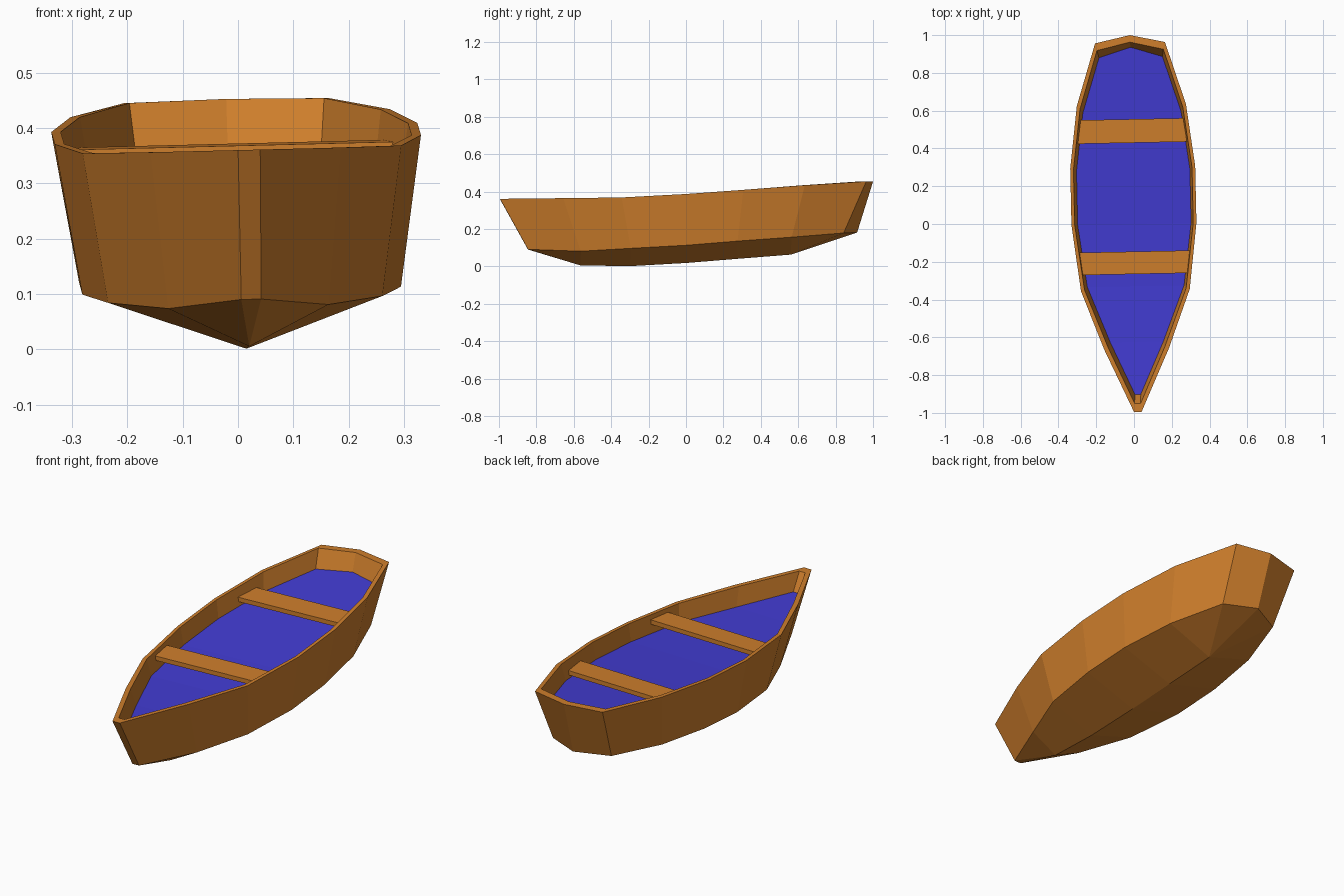
import bpy, bmesh
from mathutils import Matrix

if "Cube" in bpy.data.objects:
    bpy.data.objects.remove(bpy.data.objects["Cube"])

# Slight heel and yaw of the whole boat
TILT = (Matrix.Translation((0, 0, 0.37)) @ Matrix.Rotation(-0.025, 4, 'Y')
        @ Matrix.Rotation(0.02, 4, 'Z') @ Matrix.Translation((0, 0, -0.37)))


def material(name, color):
    m = bpy.data.materials.new(name)
    m.diffuse_color = (*color, 1)
    m.use_nodes = True
    m.node_tree.nodes["Principled BSDF"].inputs["Base Color"].default_value = m.diffuse_color
    return m


WOOD = material("wood", (0.62, 0.21, 0.025))
BLUE = material("blue", (0.055, 0.045, 0.65))


def finish(name, bm, mat, recalc=True):
    if recalc:
        bmesh.ops.recalc_face_normals(bm, faces=bm.faces)
    bm.transform(TILT)
    me = bpy.data.meshes.new(name)
    bm.to_mesh(me)
    bm.free()
    me.materials.append(mat)
    ob = bpy.data.objects.new(name, me)
    bpy.context.collection.objects.link(ob)


# Stations from bow to stern, starboard half: (half width, y, z)
rim = [(0.02, -0.995, 0.36), (0.172, -0.66, 0.36), (0.288, -0.35, 0.361),
       (0.331, 0, 0.379), (0.331, 0.30, 0.401), (0.289, 0.63, 0.427),
       (0.185, 0.96, 0.45), (0, 1.0, 0.453)]
chine = [(0.018, -0.845, 0.09), (0.145, -0.565, 0.077), (0.248, -0.30, 0.09),
         (0.288, 0, 0.106), (0.288, 0.27, 0.128), (0.251, 0.56, 0.15),
         (0.16, 0.84, 0.175), (0, 0.915, 0.181)]
inner_xy = [(0.016, -0.95), (0.149, -0.655), (0.269, -0.345), (0.314, 0),
            (0.314, 0.295), (0.272, 0.615), (0.176, 0.922), (0, 0.963)]
keel = [(-0.565, 0.005), (-0.30, 0.001), (0, 0.018), (0.27, 0.04), (0.56, 0.063)]
inner = [(x, y, r[2]) for (x, y), r in zip(inner_xy, rim)]
# Inner wall drops a third of the way down, parallel to the outside
floor = [tuple(i[k] + 0.32 * (c[k] - r[k]) for k in range(3))
         for i, r, c in zip(inner, rim, chine)]


def ring(bm, half):
    pts = half + [(-x, y, z) for x, y, z in reversed(half[:-1])]
    return [bm.verts.new(p) for p in pts]


def bridge(bm, a, b):
    n = len(a)
    for i in range(n):
        j = (i + 1) % n
        bm.faces.new((a[i], a[j], b[j], b[i]))


# Hull: outer sides, rim, inner sides and V bottom
bm = bmesh.new()
fl, inn, rm, ch = (ring(bm, h) for h in (floor, inner, rim, chine))
bridge(bm, fl, inn)
bridge(bm, inn, rm)
bridge(bm, rm, ch)
k = [bm.verts.new((0, y, z)) for y, z in keel]
for side in (ch[:8], ch[:6:-1]):
    bm.faces.new((side[0], side[1], k[0]))
    for i in range(4):
        bm.faces.new((side[i + 1], side[i + 2], k[i + 1], k[i]))
    bm.faces.new((side[5], side[6], k[4]))
    bm.faces.new((side[6], side[7], k[4]))
bm.faces.new((ch[0], ch[-1], k[0]))
finish("hull", bm, WOOD)

# Floor: mirrored strips following the sheer
bm = bmesh.new()
f = ring(bm, floor)
n = len(f)
for i in range(6):
    bm.faces.new((f[i], f[i + 1], f[n - 2 - i], f[n - 1 - i]))
bm.faces.new((f[6], f[7], f[8]))
finish("floor", bm, BLUE, recalc=False)


# Seats: tapered planks
def seat(name, y0, y1, w0, w1, z0, z1, t=0.022):
    bm = bmesh.new()
    outline = [(-w0, y0, z0), (w0, y0, z0), (w1, y1, z1), (-w1, y1, z1)]
    top = [bm.verts.new(p) for p in outline]
    bot = [bm.verts.new((x, y, z - t)) for x, y, z in outline]
    bm.faces.new(top)
    bm.faces.new(bot[::-1])
    bridge(bm, top, bot)
    finish(name, bm, WOOD)


seat("front_seat", -0.265, -0.146, 0.278, 0.294, 0.345, 0.349)
seat("rear_seat", 0.43, 0.555, 0.297, 0.279, 0.368, 0.372)
